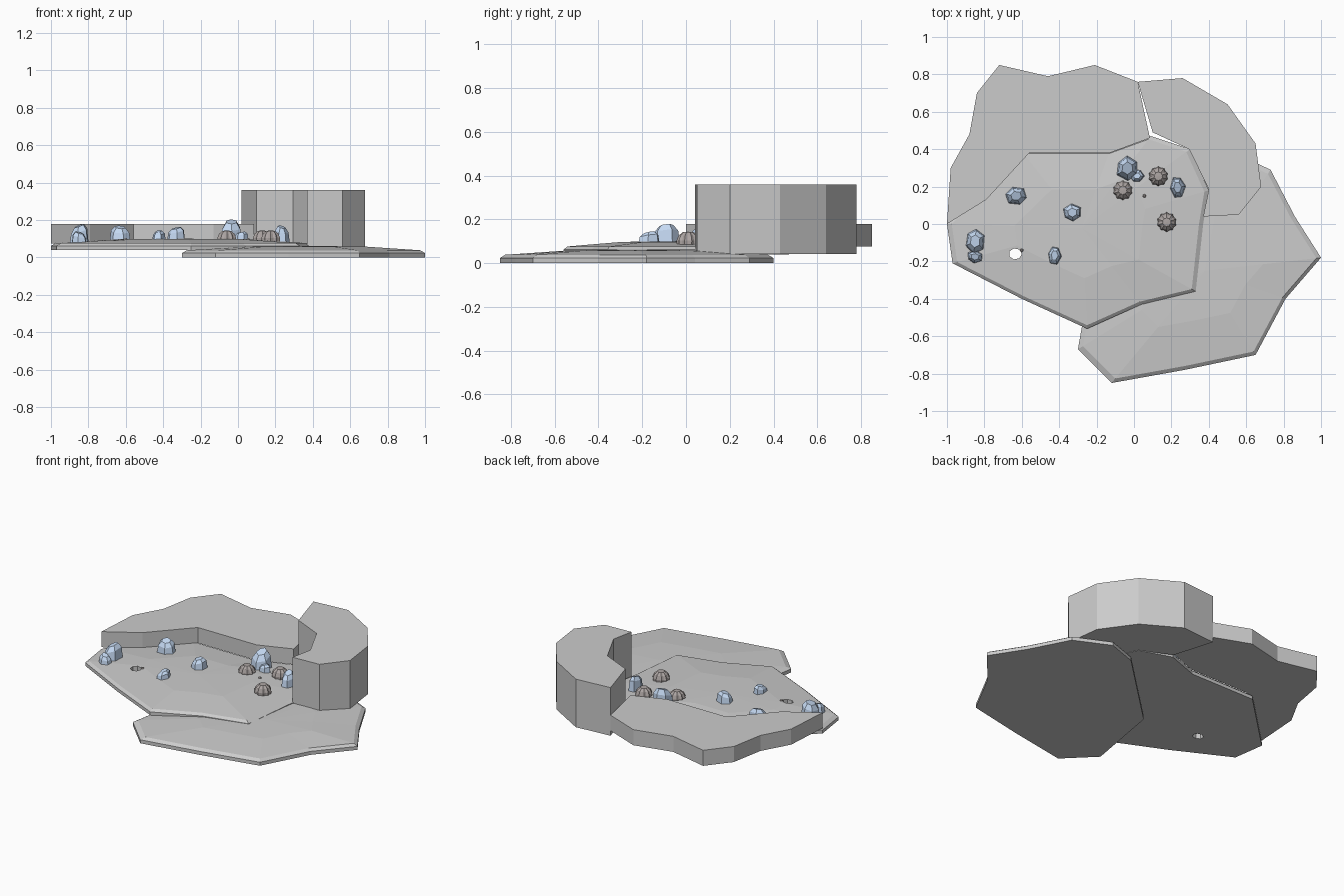
import bpy, bmesh, math, random
from mathutils import Vector

if "Cube" in bpy.data.objects:
    bpy.data.objects.remove(bpy.data.objects["Cube"])

random.seed(4)


def material(name, color):
    m = bpy.data.materials.new(name)
    m.diffuse_color = (*color, 1)
    m.use_nodes = True
    m.node_tree.nodes["Principled BSDF"].inputs["Base Color"].default_value = m.diffuse_color
    return m


BLUE = material("crystal_blue", (0.56, 0.70, 0.90))
BROWN = material("shell_grey_brown", (0.42, 0.38, 0.37))


def loft(name, rings, apex=None, mat=None):
    """Closed mesh through equal-length rings, capped flat or by an apex."""
    bm = bmesh.new()
    vr = [[bm.verts.new(p) for p in ring] for ring in rings]
    n = len(vr[0])
    bm.faces.new(vr[0][::-1])
    for a, b in zip(vr, vr[1:]):
        for i in range(n):
            j = (i + 1) % n
            bm.faces.new((a[i], a[j], b[j], b[i]))
    if apex is None:
        bm.faces.new(vr[-1])
    else:
        tip = bm.verts.new(apex)
        for i in range(n):
            bm.faces.new((vr[-1][i], vr[-1][(i + 1) % n], tip))
    bmesh.ops.recalc_face_normals(bm, faces=bm.faces)
    me = bpy.data.meshes.new(name)
    bm.to_mesh(me)
    bm.free()
    ob = bpy.data.objects.new(name, me)
    bpy.context.collection.objects.link(ob)
    if mat:
        me.materials.append(mat)
    return ob


def slab(name, outline, center, levels, top):
    """Thin plate with a chamfered rim and a slightly domed top."""
    cx, cy = center
    rings = [[(cx + (x - cx) * s, cy + (y - cy) * s, z) for x, y in outline]
             for s, z in levels]
    return loft(name, rings, (cx, cy, top))


def block(name, outline, z0, z1):
    return loft(name, [[(x, y, z) for x, y in outline] for z in (z0, z1)])


# Lower front plate
slab("lower_plate",
     [(-0.30, -0.67), (-0.12, -0.85), (0.27, -0.78), (0.65, -0.70), (0.81, -0.40),
      (1.0, -0.18), (0.86, 0.04), (0.73, 0.29), (0.50, 0.40), (0.30, 0.33), (-0.21, -0.16)],
     (0.38, -0.25), [(1, 0), (1, 0.023), (0.96, 0.038), (0.5, 0.057)], 0.062)

# Upper plate
upper = slab("upper_plate",
             [(-1, 0), (-0.97, -0.21), (-0.60, -0.40), (-0.25, -0.56), (0.04, -0.43),
              (0.33, -0.36), (0.37, 0), (0.40, 0.18), (0.30, 0.40), (0.09, 0.47),
              (-0.13, 0.39), (-0.60, 0.39)],
             (-0.28, -0.02), [(1, 0.04), (1, 0.062), (0.965, 0.076), (0.5, 0.097)], 0.10)

# Small drain hole through the upper plate
cutter = loft("hole_cutter", [[(-0.635 + 0.035 * math.cos(a), -0.16 + 0.03 * math.sin(a), z)
                               for a in [k * math.tau / 7 for k in range(7)]]
                              for z in (-0.1, 0.3)])
cutter.hide_render = True
mod = upper.modifiers.new("hole", 'BOOLEAN')
mod.operation = 'DIFFERENCE'
mod.solver = 'EXACT'
mod.object = cutter
bpy.context.view_layer.objects.active = upper
bpy.ops.object.modifier_apply(modifier="hole")
bpy.data.objects.remove(cutter)

# Low back ledge
block("back_ledge",
      [(-1, 0), (-0.79, 0.13), (-0.56, 0.38), (-0.13, 0.38), (0.085, 0.46), (0.02, 0.76),
       (-0.21, 0.85), (-0.46, 0.79), (-0.72, 0.85), (-0.84, 0.70), (-0.88, 0.48),
       (-0.98, 0.30)], 0.075, 0.178)

# Tall curved wall
block("tall_wall",
      [(0.02, 0.76), (0.10, 0.49), (0.295, 0.40), (0.40, 0.185), (0.37, 0.04), (0.56, 0.05),
       (0.68, 0.20), (0.65, 0.43), (0.50, 0.64), (0.26, 0.78)], 0.042, 0.36)


def crystal(name, x, y, rx, ry, z0, z1, turn):
    """Faceted stub with a slanted flat top."""
    n, h = 6, z1 - z0
    jit = [random.uniform(0.85, 1.08) for _ in range(n)]
    rings = []
    for s, f, tilt in ((1.0, 0.0, 0), (0.86, 0.62, 0.16), (0.5, 0.88, 0.2)):
        ring = []
        for k in range(n):
            a = k * math.tau / n + turn
            ring.append((x + rx * s * jit[k] * math.cos(a),
                         y + ry * s * jit[k] * math.sin(a),
                         z0 + h * (f + tilt * s * math.cos(k * math.tau / n))))
        rings.append(ring)
    return loft(name, rings, mat=BLUE)


# Blue crystals: x, y, radius x, radius y, base, top, turn
crystals = [
    (-0.63, 0.15, 0.066, 0.055, 0.085, 0.172, 1.9),
    (-0.33, 0.06, 0.053, 0.048, 0.092, 0.165, 0.6),
    (-0.425, -0.165, 0.038, 0.055, 0.088, 0.147, 0.9),
    (-0.85, -0.09, 0.054, 0.072, 0.070, 0.182, 0.4),
    (-0.85, -0.175, 0.046, 0.037, 0.068, 0.140, 2.5),
    (-0.035, 0.30, 0.064, 0.068, 0.080, 0.206, 1.6),
    (0.015, 0.257, 0.040, 0.036, 0.085, 0.140, 0.0),
    (0.233, 0.195, 0.042, 0.066, 0.082, 0.174, 2.2),
]
for i, c in enumerate(crystals, 1):
    crystal(f"crystal_{i}", *c)


def shell(name, x, y, r, z0, h):
    """Ribbed dome."""
    n = 20
    rings = [[(x + r * s * (1 if k % 2 else 0.86) * math.cos(k * math.tau / n),
               y + r * s * (1 if k % 2 else 0.86) * math.sin(k * math.tau / n),
               z0 + h * f) for k in range(n)]
             for s, f in ((0.98, 0), (1, 0.3), (0.82, 0.68), (0.45, 0.95))]
    return loft(name, rings, (x, y, z0 + h * 0.97), BROWN)


# Ribbed domes
for i, (x, y) in enumerate([(-0.06, 0.18), (0.13, 0.255), (0.175, 0.01)], 1):
    shell(f"ribbed_dome_{i}", x, y, 0.053, 0.085, 0.06)

# Tiny pebbles
for i, (x, y) in enumerate([(0.055, 0.15), (-0.60, -0.14)], 1):
    shell(f"pebble_{i}", x, y, 0.01, 0.088, 0.016)
